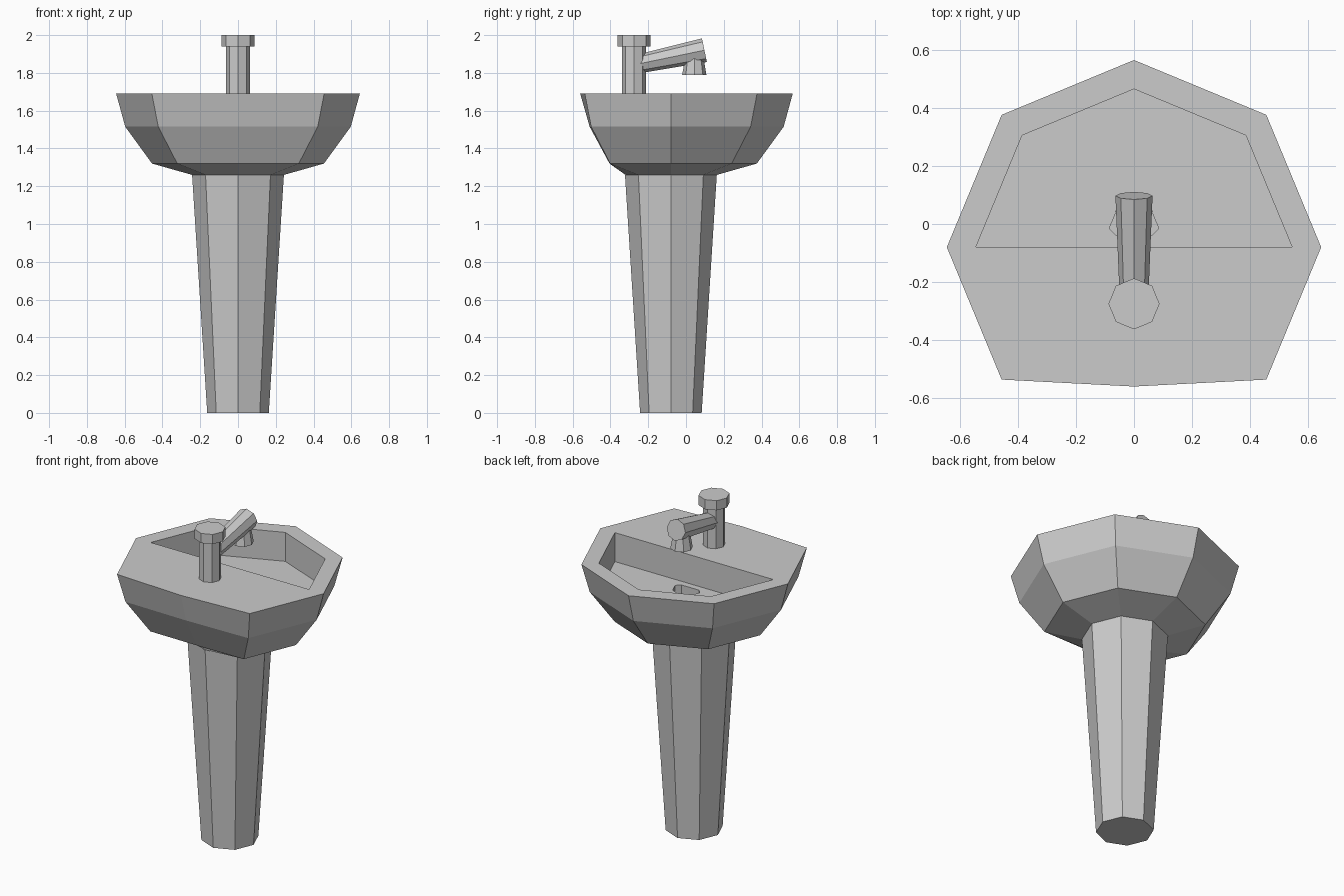
import bpy, bmesh
from math import sin, cos, pi, atan2
from mathutils import Vector, Matrix

if "Cube" in bpy.data.objects:
    bpy.data.objects.remove(bpy.data.objects["Cube"])


def ring(r, cy, z, clip=-9.0):
    """Octagon with corners on the axes, its -y side flattened at clip."""
    return [Vector((r * cos(i * pi / 4), max(cy + r * sin(i * pi / 4), clip), z))
            for i in range(8)]


def loft(name, rings, cap_start=True, cap_end=True):
    """Skin a stack of eight-point rings with flat quads."""
    bm = bmesh.new()
    loops = [[bm.verts.new(p) for p in pts] for pts in rings]
    for a, b in zip(loops, loops[1:]):
        for i in range(8):
            j = (i + 1) % 8
            bm.faces.new((a[i], a[j], b[j], b[i]))
    if cap_start:
        bm.faces.new(loops[0][::-1])
    if cap_end:
        bm.faces.new(loops[-1])
    mesh = bpy.data.meshes.new(name)
    bm.to_mesh(mesh)
    bm.free()
    obj = bpy.data.objects.new(name, mesh)
    bpy.context.collection.objects.link(obj)
    return obj


CY = -0.08   # basin and pedestal axis
TY = -0.275  # tap axis

# Tapered pedestal
loft("pedestal", [ring(0.163, CY, 0), ring(0.243, CY, 1.26)], cap_end=False)

# Basin: outer shell, rim, half-octagon bowl and drain in one skin
loft("basin", [
    ring(0.243, CY, 1.26, -0.32),
    ring(0.455, CY, 1.32, -0.405),
    ring(0.597, CY, 1.515, -0.51),
    ring(0.645, CY, 1.69, -0.56),
    ring(0.545, CY, 1.69, CY),
    ring(0.545, CY, 1.51, CY),
    ring(0.085, -0.015, 1.51, -0.04),
    ring(0.085, -0.015, 1.42, -0.04),
], cap_start=False)

# Tap column with its wider cap
loft("tap_column", [ring(0.064, TY, 1.69), ring(0.064, TY, 1.94)])
loft("tap_cap", [ring(0.088, TY, 1.94), ring(0.088, TY, 2.0)])

# Rising spout, widening towards its end
start, end = Vector((0, -0.24, 1.85)), Vector((0, 0.0975, 1.92))
axis = end - start
spout = loft("tap_spout", [ring(0.05, 0, 0), ring(0.064, 0, axis.length)])
tilt = atan2(axis.z, axis.y) - pi / 2
spout.data.transform(Matrix.Translation(start) @ Matrix.Rotation(tilt, 4, 'X'))

# Flared nozzle under the spout
loft("tap_nozzle", [ring(0.064, 0.044, 1.79), ring(0.045, 0.044, 1.9)])
